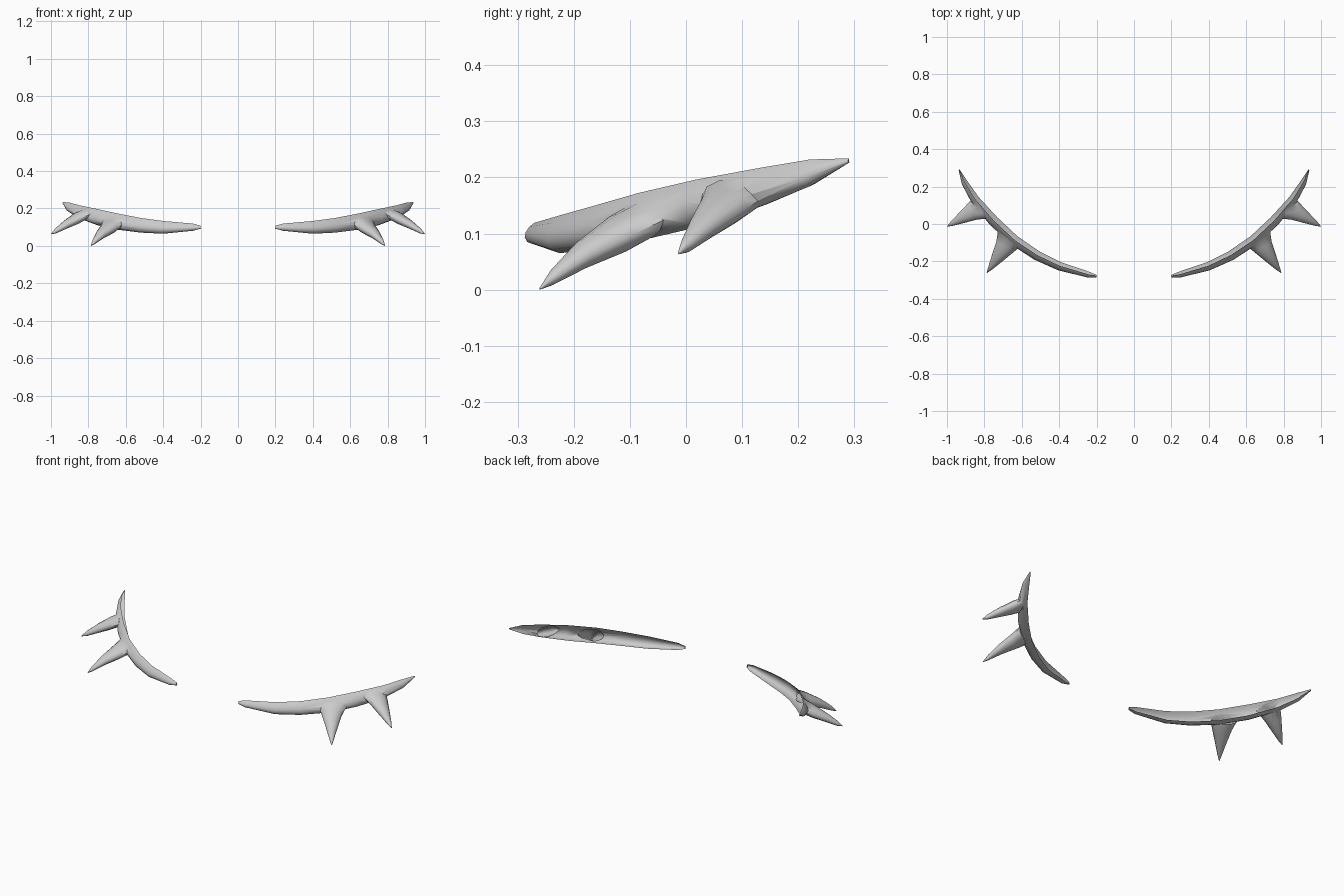
import bpy, bmesh, math
from mathutils import Vector

if "Cube" in bpy.data.objects:
    bpy.data.objects.remove(bpy.data.objects["Cube"])


def loft(name, stations, section):
    """Skin a closed section along stations (x, y, z, half width, half height)."""
    bm = bmesh.new()
    pts = [Vector(s[:3]) for s in stations]
    rings = []
    for i, s in enumerate(stations):
        t = pts[min(i + 1, len(pts) - 1)] - pts[max(i - 1, 0)]
        side = Vector((t.y, -t.x, 0)).normalized()
        rings.append([bm.verts.new(pts[i] + side * u * s[3] + Vector((0, 0, v * s[4])))
                      for u, v in section])
    n = len(section)
    for a, b in zip(rings, rings[1:]):
        for k in range(n):
            bm.faces.new((a[k], a[(k + 1) % n], b[(k + 1) % n], b[k]))
    bm.faces.new(rings[0])
    bm.faces.new(rings[-1])
    bmesh.ops.recalc_face_normals(bm, faces=bm.faces)
    me = bpy.data.meshes.new(name)
    bm.to_mesh(me)
    bm.free()
    ob = bpy.data.objects.new(name, me)
    bpy.context.collection.objects.link(ob)
    return ob


# curved band: rounded outside, lower lip reaching further in than the upper lip
band_section = [(-0.1, 1.0), (0.5, 0.6), (0.9, 0.1), (1.0, -0.35),
                (0.7, -0.8), (0.0, -1.0), (-1.0, -0.85)]
band = loft("eyelash", [
    (0.20, -0.279, 0.100, 0.006, 0.008),
    (0.24, -0.272, 0.100, 0.016, 0.019),
    (0.40, -0.225, 0.099, 0.023, 0.034),
    (0.52, -0.168, 0.110, 0.026, 0.039),
    (0.64, -0.088, 0.129, 0.028, 0.043),
    (0.75, 0.015, 0.153, 0.028, 0.043),
    (0.85, 0.130, 0.182, 0.024, 0.035),
    (0.905, 0.220, 0.208, 0.017, 0.024),
    (0.935, 0.290, 0.230, 0.003, 0.004)], band_section)

# pointed lashes: tapering oval spikes
oval = [(math.cos(a), math.sin(a)) for a in (math.tau * k / 12 for k in range(12))]
lashes = [
    loft("front_lash", [
        (0.664, -0.077, 0.124, 0.074, 0.034),
        (0.690, -0.122, 0.099, 0.054, 0.036),
        (0.735, -0.187, 0.061, 0.031, 0.026),
        (0.770, -0.238, 0.022, 0.012, 0.014),
        (0.786, -0.260, 0.002, 0.002, 0.002)], oval),
    loft("rear_lash", [
        (0.820, 0.088, 0.169, 0.066, 0.029),
        (0.865, 0.066, 0.146, 0.049, 0.032),
        (0.925, 0.030, 0.112, 0.029, 0.024),
        (0.975, 0.001, 0.080, 0.012, 0.014),
        (0.998, -0.013, 0.065, 0.002, 0.002)], oval)]

# merge the lashes into the band
for lash in lashes:
    mod = band.modifiers.new("Union", 'BOOLEAN')
    mod.operation = 'UNION'
    mod.solver = 'EXACT'
    mod.object = lash
merged = bpy.data.meshes.new_from_object(
    band.evaluated_get(bpy.context.evaluated_depsgraph_get()))
band.modifiers.clear()
band.data = merged
for lash in lashes:
    bpy.data.objects.remove(lash)

# open the back so the shell is hollow
bm = bmesh.new()
bm.from_mesh(merged)
back = []
for f in bm.faces:
    c = f.calc_center_median()
    inward = Vector((0.05 - c.x, 0.6 - c.y, 0)).normalized()
    if f.normal.dot(inward) > 0.6:
        back.append(f)
bmesh.ops.delete(bm, geom=back, context='FACES')
bm.to_mesh(merged)
bm.free()

# smooth shading and the opposite side
bpy.ops.object.select_all(action='DESELECT')
bpy.context.view_layer.objects.active = band
band.select_set(True)
bpy.ops.object.shade_smooth_by_angle(angle=math.radians(50))
mirror = band.modifiers.new("Mirror", 'MIRROR')
mirror.use_mirror_merge = False
